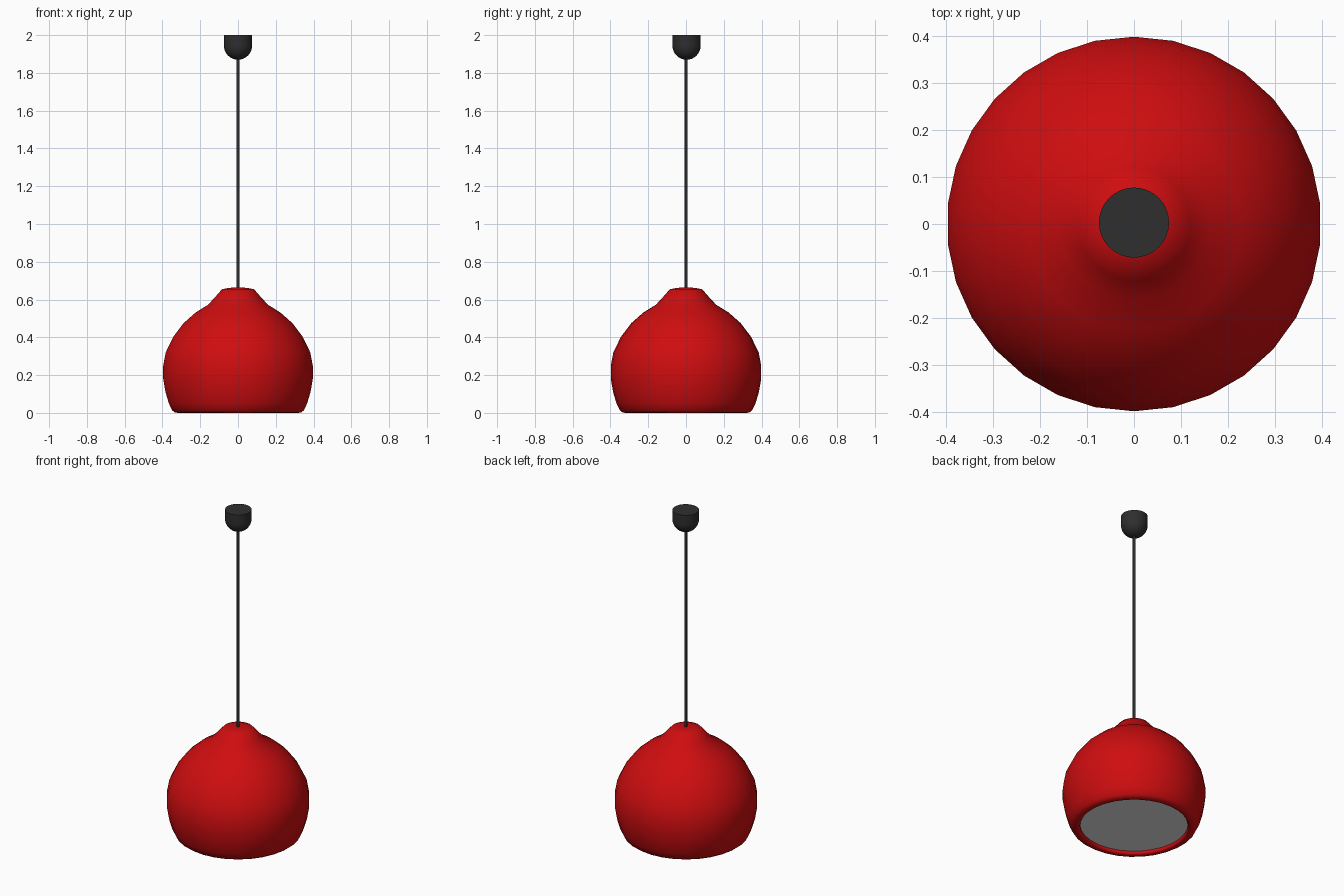
import bpy, bmesh, math

if "Cube" in bpy.data.objects:
    bpy.data.objects.remove(bpy.data.objects["Cube"])


def material(name, rgb):
    m = bpy.data.materials.new(name)
    m.diffuse_color = (*rgb, 1)
    m.use_nodes = True
    m.node_tree.nodes["Principled BSDF"].inputs["Base Color"].default_value = m.diffuse_color
    return m


red = material("red enamel", (0.62, 0.004, 0.005))
black = material("soft black", (0.028, 0.028, 0.028))
white = material("lamp white", (0.8, 0.8, 0.8))


def lathe(name, profile, sides, mat, y=0.0, angle=40):
    """Revolve an (r, z) profile about z; r = 0 makes a pole."""
    bm = bmesh.new()
    rings = []
    for r, z in profile:
        if r == 0:
            rings.append([bm.verts.new((0, y, z))] * sides)
            continue
        rings.append([bm.verts.new((r * math.sin(2 * math.pi * i / sides),
                                    y + r * math.cos(2 * math.pi * i / sides), z))
                      for i in range(sides)])
    for a, b in zip(rings, rings[1:]):
        for i in range(sides):
            j = (i + 1) % sides
            quad = list(dict.fromkeys((a[i], a[j], b[j], b[i])))
            bm.faces.new(quad)
    bmesh.ops.recalc_face_normals(bm, faces=bm.faces)
    me = bpy.data.meshes.new(name)
    bm.to_mesh(me)
    bm.free()
    me.materials.append(mat)
    ob = bpy.data.objects.new(name, me)
    bpy.context.collection.objects.link(ob)
    bpy.ops.object.select_all(action='DESELECT')
    ob.select_set(True)
    bpy.context.view_layer.objects.active = ob
    bpy.ops.object.shade_smooth_by_angle(angle=math.radians(angle))
    return ob


# round shade with a collared top, rolled rim and short inner wall
lathe("shade", [
    (0, 0.665), (0.045, 0.662), (0.085, 0.655), (0.12, 0.615), (0.16, 0.572),
    (0.225, 0.532), (0.29, 0.475), (0.345, 0.402), (0.385, 0.32), (0.398, 0.25),
    (0.398, 0.18), (0.386, 0.11), (0.368, 0.05), (0.35, 0.013), (0.335, 0.002),
    (0.32, 0.0), (0.307, 0.001), (0.302, 0.008), (0.302, 0.03), (0, 0.03)], 30, red, angle=60)

# luminous disc recessed in the opening
lathe("lamp_disc", [(0, 0.02), (0.302, 0.02), (0.302, 0.028), (0, 0.028)], 30, white)

# hanging cord
lathe("cord", [(0, 0.64), (0.008, 0.64), (0.008, 1.89), (0, 1.89)], 12, black, y=0.001)

# ceiling cup: short cylinder with a domed underside
dome = [(0.0745 * math.sin(t), 1.944 - 0.0745 * math.cos(t))
        for t in (math.pi / 2 * k / 8 for k in range(1, 9))]
lathe("ceiling_cup", [(0, 1.8695)] + dome + [(0.0745, 2.0), (0, 2.0)], 32, black, y=0.003)
